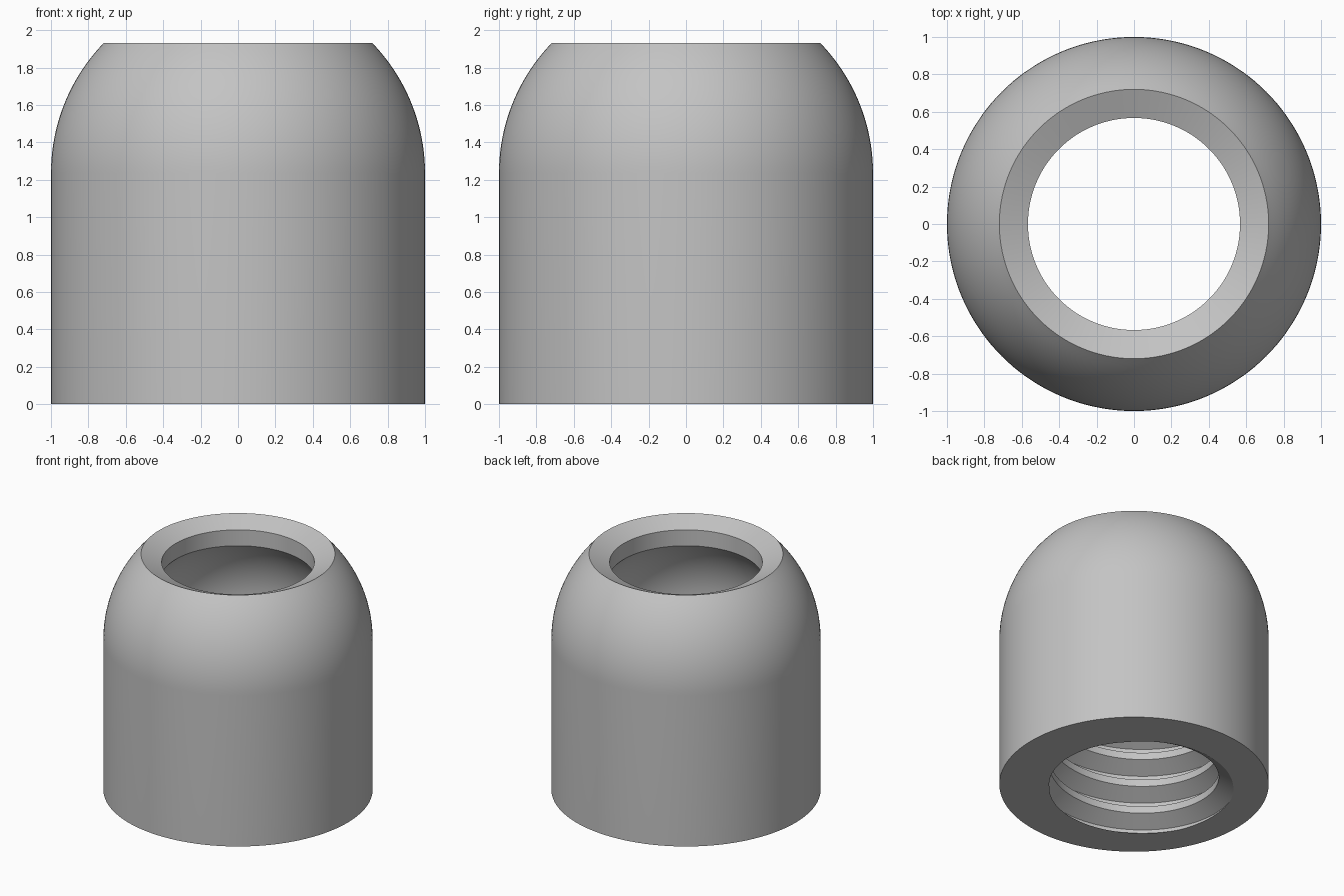
import bpy
import bmesh
from math import sin, cos, pi, sqrt, asin

cube = bpy.data.objects.get("Cube")
if cube:
    bpy.data.objects.remove(cube, do_unlink=True)

SEGMENTS = 144
PITCH = 0.23
MINOR, MAJOR = 0.63, 0.755      # thread crest and root radii
THREAD_TOP = 1.2
DOME_Z = 1.235                  # centre of both dome curves
RIM_Z, RIM_R, HOLE_R = 1.93, 0.72, 0.567
CREST = PITCH / 8               # half width of the flat crest
ROOT = PITCH * 7 / 16           # where the flank meets the root


def thread_radius(z, angle):
    """Radius of a single-start right-hand thread that fades out at its top."""
    u = (z - PITCH * angle / (2 * pi)) % PITCH
    u = min(u, PITCH - u)
    t = min(max((u - CREST) / (ROOT - CREST), 0), 1)
    fade = min(1, (THREAD_TOP - z) / 0.08)
    return MAJOR - (MAJOR - MINOR) * (1 - t) * fade


def arc(radius, start, end, steps):
    """Points (r, z) on a dome curve between two elevation angles."""
    angles = [start + (end - start) * i / steps for i in range(steps + 1)]
    return [(radius * cos(a), DOME_Z + radius * sin(a)) for a in angles]


def threaded_bore(angle):
    points = []
    for turn in range(-1, int(THREAD_TOP / PITCH) + 2):
        for offset in (-ROOT, -CREST, CREST, ROOT):
            z = PITCH * (turn + angle / (2 * pi)) + offset
            z = min(max(z, 0), THREAD_TOP)
            points.append((thread_radius(z, angle), z))
    return points


# Inner dome, top hole, countersunk rim and outer dome, shared by every column
inner_end = asin(sqrt(MAJOR ** 2 - HOLE_R ** 2) / MAJOR)
shell = arc(MAJOR, 0, inner_end, 14)
shell += [(HOLE_R, RIM_Z - 0.066), (RIM_R, RIM_Z)]
shell += arc(1, asin(RIM_Z - DOME_Z), 0, 20)[1:]
shell.append((1, 0))

# Sweep the closed section around the axis
bm = bmesh.new()
columns = []
for i in range(SEGMENTS + 1):
    a = 2 * pi * i / SEGMENTS
    columns.append([bm.verts.new((r * cos(a), r * sin(a), z))
                    for r, z in threaded_bore(a) + shell])
for left, right in zip(columns, columns[1:]):
    for j in range(len(left)):
        k = (j + 1) % len(left)
        bm.faces.new((left[j], right[j], right[k], left[k]))
bmesh.ops.remove_doubles(bm, verts=bm.verts, dist=0.0002)
bmesh.ops.recalc_face_normals(bm, faces=bm.faces)

mesh = bpy.data.meshes.new("threaded_cap")
bm.to_mesh(mesh)
bm.free()
cap = bpy.data.objects.new("threaded_cap", mesh)
bpy.context.collection.objects.link(cap)

# Plain grey material
grey = bpy.data.materials.new("plain grey")
grey.use_nodes = True
colour = (0.55, 0.55, 0.55, 1)
grey.diffuse_color = colour
grey.node_tree.nodes["Principled BSDF"].inputs["Base Color"].default_value = colour
mesh.materials.append(grey)

bpy.ops.object.select_all(action="DESELECT")
cap.select_set(True)
bpy.context.view_layer.objects.active = cap
bpy.ops.object.shade_smooth_by_angle(angle=pi / 8)
